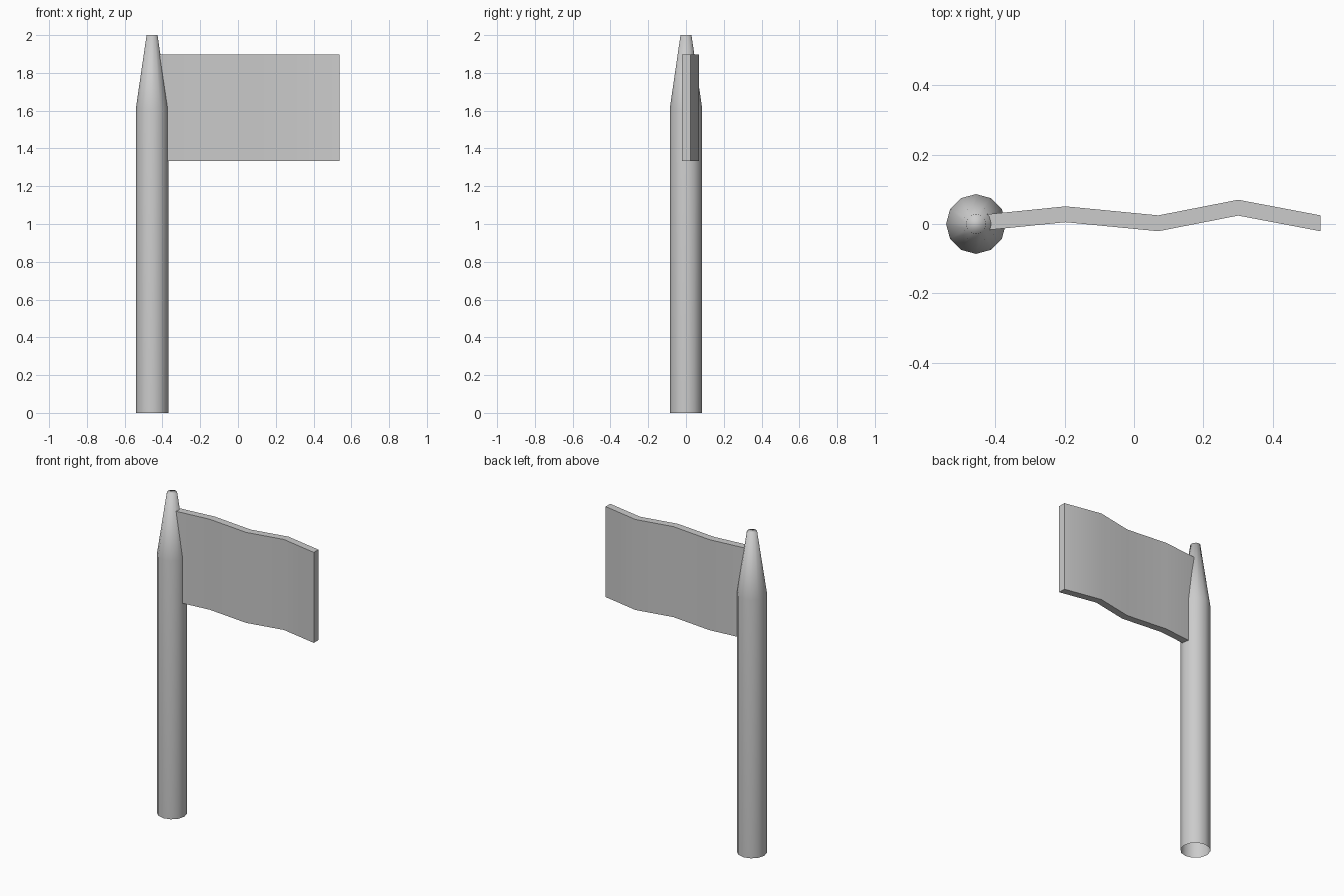
import bpy
import math

if "Cube" in bpy.data.objects:
    bpy.data.objects.remove(bpy.data.objects["Cube"])


def add_mesh(name, verts, faces):
    mesh = bpy.data.meshes.new(name)
    mesh.from_pydata(verts, [], faces)
    obj = bpy.data.objects.new(name, mesh)
    bpy.context.collection.objects.link(obj)
    mesh.polygons.foreach_set("use_smooth", [True] * len(mesh.polygons))
    return obj


# Pole: 12-sided tube with a tapered tip, open underneath, capped on top
SIDES = 12
POLE_X = -0.455
profile = [(0.086, 0.0), (0.086, 1.61), (0.029, 2.0)]
verts = [(POLE_X + r * math.cos(2 * math.pi * i / SIDES),
          r * math.sin(2 * math.pi * i / SIDES), z)
         for r, z in profile for i in range(SIDES)]
faces = []
for k in range(len(profile) - 1):
    for i in range(SIDES):
        j = (i + 1) % SIDES
        faces.append((k * SIDES + i, k * SIDES + j,
                      (k + 1) * SIDES + j, (k + 1) * SIDES + i))
faces.append(tuple(range((len(profile) - 1) * SIDES, len(profile) * SIDES)))
pole = add_mesh("pole", verts, faces)

# Flag: wavy centre line given thickness, extruded upwards
wave = [(-0.455, 0.002), (-0.197, 0.028), (0.07, 0.002), (0.30, 0.047), (0.537, 0.002)]
HALF = 0.0228
Z0, Z1 = 1.333, 1.897
verts = []
for x, y in wave:
    verts += [(x, y - HALF, Z0), (x, y + HALF, Z0), (x, y + HALF, Z1), (x, y - HALF, Z1)]
faces = [(0, 3, 2, 1)]
for s in range(len(wave) - 1):
    a, b = 4 * s, 4 * s + 4
    for i in range(4):
        j = (i + 1) % 4
        faces.append((a + i, a + j, b + j, b + i))
e = 4 * (len(wave) - 1)
faces.append((e, e + 1, e + 2, e + 3))
flag = add_mesh("flag", verts, faces)

# Keep the flag's borders crisp while its waves stay smooth
bpy.ops.object.select_all(action='DESELECT')
flag.select_set(True)
bpy.context.view_layer.objects.active = flag
bpy.ops.object.shade_smooth_by_angle(angle=math.radians(40))
